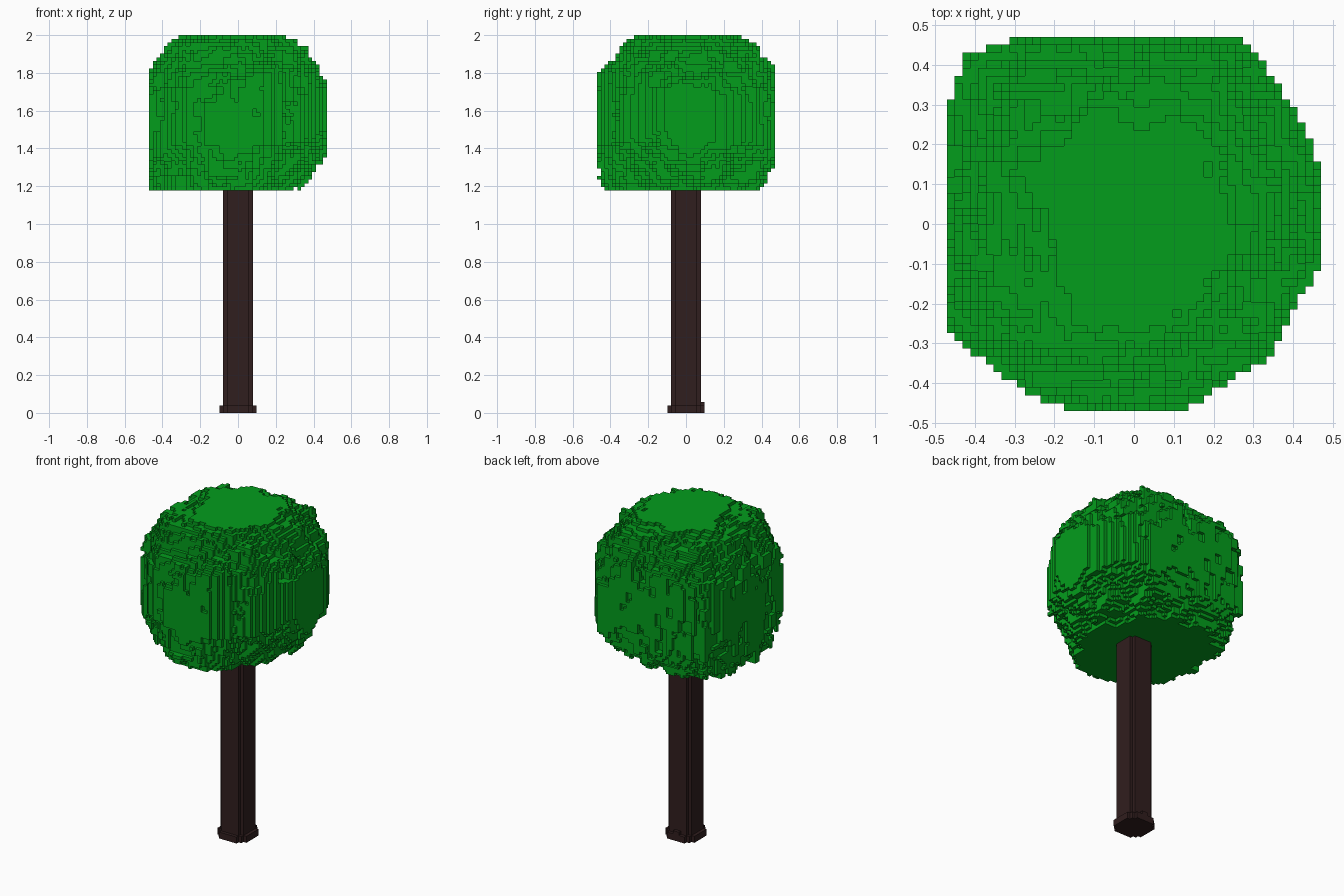
import bpy
import math
from mathutils import Vector, noise

if "Cube" in bpy.data.objects:
    bpy.data.objects.remove(bpy.data.objects["Cube"])

V = 2 / 102          # edge length of one small cube


def material(name, color):
    m = bpy.data.materials.new(name)
    m.diffuse_color = (*color, 1)
    m.use_nodes = True
    m.node_tree.nodes["Principled BSDF"].inputs["Base Color"].default_value = m.diffuse_color
    return m


leaf_green = material("leaf_green", (0.001, 0.34, 0.012))
bark_brown = material("bark_brown", (0.030, 0.013, 0.013))


def voxel_object(name, cells, mat):
    """Skin a set of cube cells with the largest rectangles that fit."""
    verts, faces, index = [], [], {}

    def vert(p):
        if p not in index:
            index[p] = len(verts)
            verts.append(Vector(p) * V)
        return index[p]

    def moved(c, a, n):
        c = list(c)
        c[a] += n
        return tuple(c)

    for axis in range(3):
        u, w = (axis + 1) % 3, (axis + 2) % 3
        for side in (-1, 1):
            open_faces = {c for c in cells if moved(c, axis, side) not in cells}
            for start in sorted(open_faces):
                if start not in open_faces:
                    continue
                # Grow the rectangle first along w, then along u
                nw = 1
                while moved(start, w, nw) in open_faces:
                    nw += 1
                nu = 1
                while all(moved(moved(start, u, nu), w, k) in open_faces
                          for k in range(nw)):
                    nu += 1
                for i in range(nu):
                    for k in range(nw):
                        open_faces.discard(moved(moved(start, u, i), w, k))
                a = moved(start, axis, 1) if side > 0 else start
                b = moved(a, u, nu)
                quad = [a, b, moved(b, w, nw), moved(a, w, nw)]
                if side < 0:
                    quad.reverse()
                faces.append([vert(p) for p in quad])
    mesh = bpy.data.meshes.new(name)
    mesh.from_pydata(verts, [], faces)
    mesh.materials.append(mat)
    ob = bpy.data.objects.new(name, mesh)
    bpy.context.collection.objects.link(ob)
    return ob


def ring(values, angle):
    """Read a closed ring of values at an angle."""
    t = (angle / math.tau % 1) * len(values)
    i = int(t)
    n = len(values)
    return values[i % n] * (1 - t + i) + values[(i + 1) % n] * (t - i)


def curve(points, z):
    """Read a polyline of (z, value) points."""
    for (z0, v0), (z1, v1) in zip(points, points[1:]):
        if z <= z1:
            return v0 + (v1 - v0) * min(1, max(0, (z - z0) / (z1 - z0)))
    return points[-1][1]


# Crown outline radius every 15 degrees, starting at +x
OUTLINE = [.475, .487, .495, .50, .54, .487, .475, .487, .54, .60, .54, .487,
           .475, .487, .54, .505, .50, .487, .475, .487, .46, .475, .45, .475]
# Width at the underside and near the top, every 45 degrees
UNDERSIDE = [.60, .46, .74, .76, .88, .82, .85, .62]
SHOULDER = [.68, .68, .78, .66, .74, .74, .66, .68]


# Crown: a rounded mass of small cubes with a clumpy, stepped surface
crown = set()
for kz in range(60, 102):
    z = (kz + .5) * V
    for kx in range(-24, 24):
        for ky in range(-24, 24):
            x, y = (kx + .5) * V, (ky + .5) * V
            a = math.atan2(y, x)
            low, sh = ring(UNDERSIDE, a), ring(SHOULDER, a)
            soft = noise.noise(Vector((x * 6, y * 6, z * 5)))
            block = noise.noise(Vector((kx // 2 * .57, ky // 2 * .57, kz // 4 * .7 + 7)))
            lift = noise.noise(Vector((kx // 2 * .31 + 20, ky // 2 * .31, 3.3)))
            zz = z + .05 * lift
            width = curve([(1.18, low), (1.30, .45 * low + .55), (1.46, 1),
                           (1.64, 1), (1.78, .93), (1.87, .5 * sh + .44),
                           (1.94, sh), (2.0, .44)], zz)
            width = min(1, width + .02 + .10 * soft + .11 * block)
            if math.hypot(x, y) < ring(OUTLINE, a) * width:
                crown.add((kx, ky, kz))
voxel_object("crown", crown, leaf_green)

# Trunk: square post with notched corners and a slightly flared foot
trunk = set()
for kz in range(0, 62):
    for kx in range(-5, 5):
        for ky in range(-5, 5):
            dx, dy = abs(kx + .5), abs(ky + .5)
            post = max(dx, dy) < 4 and dx + dy < 6.5
            foot = kz < 2 and dx + dy < 7.5
            knob = kz == 2 and ky == 4 and kx in (-1, 0)
            if post or foot or knob:
                trunk.add((kx, ky, kz))
voxel_object("trunk", trunk, bark_brown)
